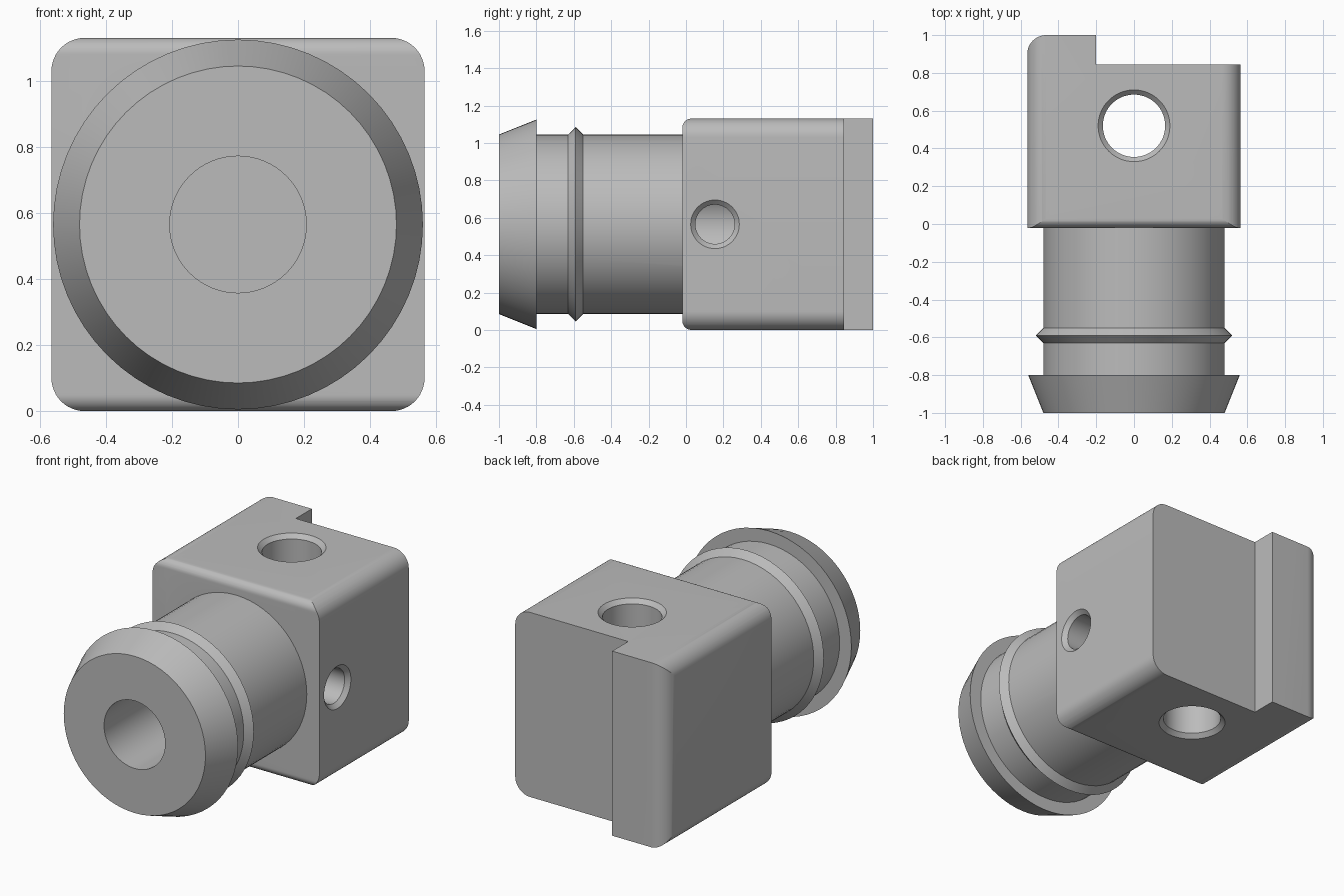
import bpy, bmesh
from math import sin, cos, pi, radians
from mathutils import Matrix, Vector

if "Cube" in bpy.data.objects:
    bpy.data.objects.remove(bpy.data.objects["Cube"], do_unlink=True)

HALF = 0.565          # half width of the block, also the axis height
FRONT, BACK, STEP = -0.02, 1.0, 0.845

steel = bpy.data.materials.new("plain grey")
steel.use_nodes = True
GREY = (0.5, 0.5, 0.5, 1)
steel.diffuse_color = GREY
steel.node_tree.nodes["Principled BSDF"].inputs["Base Color"].default_value = GREY


def finish(bm, name):
    bmesh.ops.recalc_face_normals(bm, faces=bm.faces)
    mesh = bpy.data.meshes.new(name)
    bm.to_mesh(mesh)
    bm.free()
    mesh.materials.append(steel)
    obj = bpy.data.objects.new(name, mesh)
    bpy.context.collection.objects.link(obj)
    return obj


def outline(corners, steps=12):
    """Polygon from (u, v, radius) corners, rounding those with a radius (square corners only)."""
    pts = []
    for i, (u, v, r) in enumerate(corners):
        p = Vector((u, v))
        if not r:
            pts.append(p)
            continue
        a = (Vector(corners[i - 1][:2]) - p).normalized() * r
        b = (Vector(corners[(i + 1) % len(corners)][:2]) - p).normalized() * r
        for k in range(steps + 1):
            t = pi / 2 * k / steps
            pts.append(p + a * (1 - sin(t)) + b * (1 - cos(t)))
    return pts


def prism(name, corners, place, lo, hi):
    """Extrude an outline from lo to hi; place turns (u, v, depth) into xyz."""
    bm = bmesh.new()
    face = bm.faces.new([bm.verts.new(place(p.x, p.y, lo)) for p in outline(corners)])
    ext = bmesh.ops.extrude_face_region(bm, geom=[face])
    move = Vector(place(0, 0, hi)) - Vector(place(0, 0, lo))
    bmesh.ops.translate(bm, vec=move, verts=[v for v in ext["geom"] if isinstance(v, bmesh.types.BMVert)])
    return finish(bm, name)


def lathe(name, profile, matrix, sides=64):
    """Closed solid turned round local z from (radius, height) pairs."""
    bm = bmesh.new()
    rings = [[bm.verts.new(matrix @ Vector((r * cos(2 * pi * k / sides), r * sin(2 * pi * k / sides), h)))
              for k in range(sides)] for r, h in profile]
    for low, high in zip(rings, rings[1:]):
        for k in range(sides):
            n = (k + 1) % sides
            bm.faces.new((low[k], low[n], high[n], high[k]))
    bm.faces.new(rings[0])
    bm.faces.new(rings[-1])
    return finish(bm, name)


def combine(target, tool, operation):
    mod = target.modifiers.new(tool.name, "BOOLEAN")
    mod.object, mod.operation, mod.solver = tool, operation, "EXACT"
    bpy.context.view_layer.objects.active = target
    bpy.ops.object.modifier_apply(modifier=mod.name)
    bpy.data.objects.remove(tool, do_unlink=True)


# Block: three crossed outlines give the rounded edges and the back tab
H, TOP = HALF, 2 * HALF
body = prism("fitting_body", [(-H, 0, .1), (H, 0, .1), (H, TOP, .1), (-H, TOP, .1)],
             lambda u, v, d: (u, d, v), FRONT, BACK)
side = prism("side_outline", [(FRONT, 0, .05), (1.2, 0, 0), (1.2, TOP, 0), (FRONT, TOP, .05)],
             lambda u, v, d: (d, u, v), -1, 1)
plan = prism("plan_outline", [(-H, -.2, 0), (.8, -.2, 0), (.8, STEP, 0), (-.2, STEP, 0),
                              (-.2, BACK, 0), (-H, BACK, .1)],
             lambda u, v, d: (u, v, d), -1, 2)
combine(body, side, "INTERSECT")
combine(body, plan, "INTERSECT")

# Stem with barbed nose and ridge, turned round the y axis
along_y = Matrix.Translation((0, 0, HALF)) @ Matrix.Rotation(radians(-90), 4, "X")
stem = lathe("stem", [(.48, -1), (.56, -.8), (.48, -.8), (.48, -.63), (.52, -.59),
                      (.48, -.55), (.48, .1)], along_y)
combine(body, stem, "UNION")

# Blind bore down the stem
combine(body, lathe("bore", [(.207, -1.1), (.207, .3)], along_y), "DIFFERENCE")

# Upright through hole, countersunk at both ends
cross = lathe("cross_hole", [(.24, -.05), (.165, .025), (.165, TOP - .025), (.24, TOP + .05)],
              Matrix.Translation((0, .52, 0)))
combine(body, cross, "DIFFERENCE")

# Countersunk side port that opens into the bore
along_x = Matrix.Translation((0, .155, HALF)) @ Matrix.Rotation(radians(90), 4, "Y")
port = lathe("side_port", [(.105, 0), (.105, H - .025), (.18, H + .05)], along_x)
combine(body, port, "DIFFERENCE")

# Smooth the turned and rounded faces, keep edges crisp
bpy.ops.object.select_all(action="DESELECT")
body.select_set(True)
bpy.context.view_layer.objects.active = body
bpy.ops.object.shade_smooth_by_angle(angle=radians(20))
